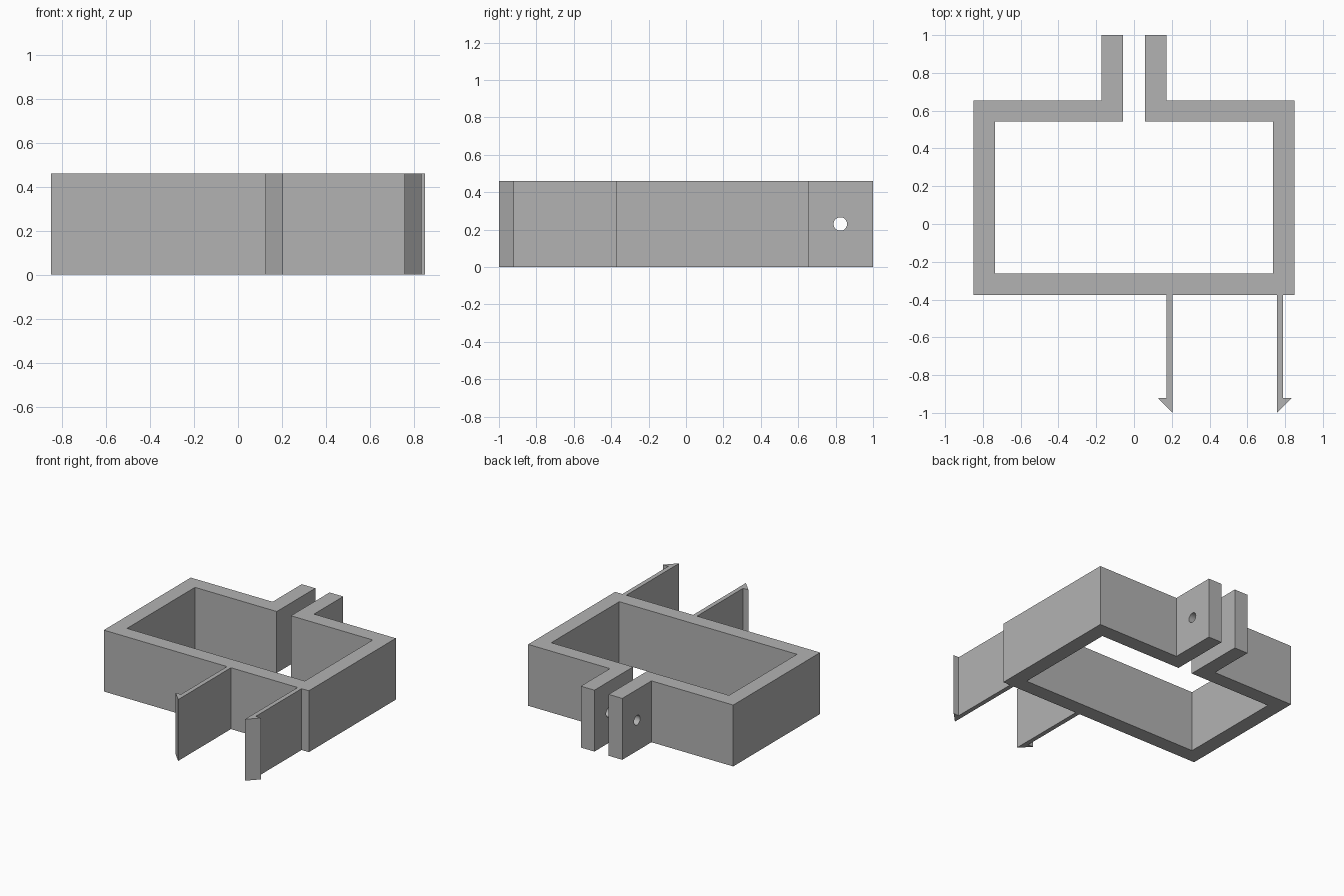
import bpy
import bmesh
from mathutils import Matrix

cube = bpy.data.objects.get("Cube")
if cube:
    bpy.data.objects.remove(cube, do_unlink=True)

HEIGHT = 0.46

grey = bpy.data.materials.new("plain grey")
grey.use_nodes = True
colour = (0.45, 0.45, 0.45, 1)
grey.diffuse_color = colour
grey.node_tree.nodes["Principled BSDF"].inputs["Base Color"].default_value = colour


def add_object(name, bm):
    bmesh.ops.recalc_face_normals(bm, faces=bm.faces)
    mesh = bpy.data.meshes.new(name)
    bm.to_mesh(mesh)
    bm.free()
    mesh.materials.append(grey)
    obj = bpy.data.objects.new(name, mesh)
    bpy.context.collection.objects.link(obj)
    return obj


def extrude_profile(name, points):
    """Raise a closed plan outline to the full height."""
    bm = bmesh.new()
    face = bm.faces.new([bm.verts.new((x, y, 0)) for x, y in points])
    top = bmesh.ops.extrude_face_region(bm, geom=[face])["geom"]
    bmesh.ops.translate(bm, vec=(0, 0, HEIGHT),
                        verts=[v for v in top if isinstance(v, bmesh.types.BMVert)])
    return add_object(name, bm)


# Open rectangular band with two clamping flanges at the back
outer = [(0.85, -0.375), (0.85, 0.655), (0.172, 0.655), (0.172, 1.0)]
inner = [(0.059, 1.0), (0.059, 0.543), (0.737, 0.543), (0.737, -0.262)]
half = outer + inner
mirrored = [(-x, y) for x, y in reversed(half)]
clamp = extrude_profile("clamp_band", half + mirrored)

# Bolt hole through both flanges
bm = bmesh.new()
turn = Matrix.Translation((0, 0.825, HEIGHT / 2)) @ Matrix.Rotation(1.5707963, 4, "Y")
bmesh.ops.create_cone(bm, cap_ends=True, segments=32, radius1=0.036,
                      radius2=0.036, depth=0.6, matrix=turn)
cutter = add_object("bolt_hole_cutter", bm)
cutter.hide_render = True
cutter.hide_set(True)
hole = clamp.modifiers.new("bolt hole", "BOOLEAN")
hole.operation = "DIFFERENCE"
hole.solver = "EXACT"
hole.object = cutter
bpy.context.view_layer.objects.active = clamp
bpy.ops.object.modifier_apply(modifier=hole.name)
bpy.data.objects.remove(cutter, do_unlink=True)

# Thin snap arms at the front, with barbs pointing away from each other
arm = [(0, -0.375), (0, -1.0), (0.078, -0.92), (0.033, -0.92), (0.033, -0.375)]
for name, x, side in (("right_snap_arm", 0.204, -1), ("left_snap_arm", 0.757, 1)):
    extrude_profile(name, [(x + side * px, py) for px, py in arm])
